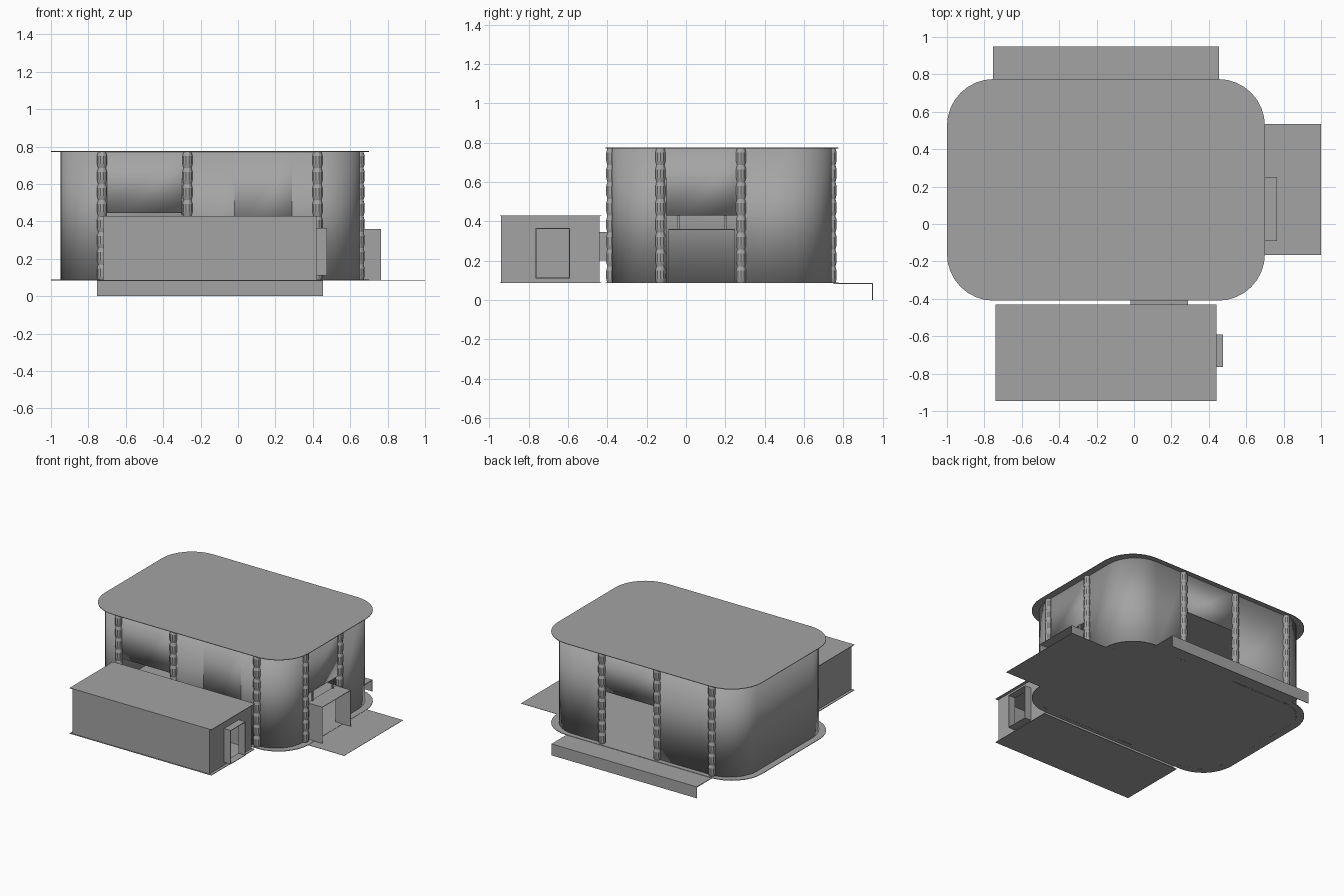
import bpy, bmesh, math

if "Cube" in bpy.data.objects:
    bpy.data.objects.remove(bpy.data.objects["Cube"])

FLOOR, ROOF = 0.085, 0.775
T = 0.004  # sheet thickness

grey = bpy.data.materials.new("plain grey")
grey.diffuse_color = (0.37, 0.37, 0.37, 1)
grey.use_nodes = True
grey.node_tree.nodes["Principled BSDF"].inputs["Base Color"].default_value = grey.diffuse_color


def finish(name, bm, smooth=False):
    bmesh.ops.remove_doubles(bm, verts=bm.verts, dist=1e-5)
    me = bpy.data.meshes.new(name)
    bm.to_mesh(me)
    bm.free()
    me.materials.append(grey)
    ob = bpy.data.objects.new(name, me)
    bpy.context.collection.objects.link(ob)
    if smooth:
        bpy.ops.object.select_all(action='DESELECT')
        bpy.context.view_layer.objects.active = ob
        ob.select_set(True)
        bpy.ops.object.shade_smooth_by_angle(angle=math.radians(35))
    return ob


def box(name, x0, x1, y0, y1, z0, z1):
    bm = bmesh.new()
    bmesh.ops.create_cube(bm, size=1)
    for v in bm.verts:
        v.co = (x0 if v.co.x < 0 else x1, y0 if v.co.y < 0 else y1,
                z0 if v.co.z < 0 else z1)
    return finish(name, bm)


def rounded(x0, x1, y0, y1, r, n=8):
    pts = []
    corners = [(x1 - r, y0 + r), (x1 - r, y1 - r), (x0 + r, y1 - r), (x0 + r, y0 + r)]
    for k, (cx, cy) in enumerate(corners):
        for i in range(n + 1):
            a = math.pi / 2 * (k - 1 + i / n)
            pts.append((cx + r * math.cos(a), cy + r * math.sin(a)))
    return pts


def plate(name, pts, z):
    bm = bmesh.new()
    f = bm.faces.new([bm.verts.new((x, y, z)) for x, y in pts])
    ext = bmesh.ops.extrude_face_region(bm, geom=[f])
    for g in ext["geom"]:
        if isinstance(g, bmesh.types.BMVert):
            g.co.z += T
    bmesh.ops.recalc_face_normals(bm, faces=bm.faces)
    return finish(name, bm)


def walls(name, pts, z0, z1, openings, smooth=False, thick=0.0):
    """Upright sheet round a counter-clockwise outline, with rectangular openings.
    An opening is (axis, plane position, low, high, bottom, top)."""
    bm = bmesh.new()

    def quad(p, q, a, b):
        if b - a > 1e-4:
            bm.faces.new([bm.verts.new(c) for c in
                          ((*p, a), (*q, a), (*q, b), (*p, b))])

    for p, q in zip(pts, pts[1:] + pts[:1]):
        hits = []
        for ax, pos, lo, hi, b, t in openings:
            o = 1 - ax
            if abs(p[o] - pos) < 1e-4 and abs(q[o] - pos) < 1e-4:
                hits.append((ax, lo, hi, b, t))
        cuts = [0.0, 1.0]
        for ax, lo, hi, b, t in hits:
            cuts += [(lo - p[ax]) / (q[ax] - p[ax]), (hi - p[ax]) / (q[ax] - p[ax])]
        cuts.sort()
        for s, e in zip(cuts, cuts[1:]):
            a = tuple(p[i] + (q[i] - p[i]) * s for i in (0, 1))
            c = tuple(p[i] + (q[i] - p[i]) * e for i in (0, 1))
            hole = [h for h in hits if h[1] < (a[h[0]] + c[h[0]]) / 2 < h[2]]
            if hole:
                quad(a, c, z0, hole[0][3])
                quad(a, c, hole[0][4], z1)
            else:
                quad(a, c, z0, z1)
    ob = finish(name, bm, smooth)
    if thick:
        m = ob.modifiers.new("thickness", 'SOLIDIFY')
        m.thickness = thick
        m.offset = -1
    return ob


def rect(x0, x1, y0, y1):
    return [(x0, y0), (x1, y0), (x1, y1), (x0, y1)]


# Main hall: floor, walls and flat roof
hall = rounded(-1.0, 0.70, -0.41, 0.775, 0.25)
plate("hall_floor", hall, FLOOR)
plate("hall_roof", hall, ROOF - T)
walls("hall_walls", rounded(-0.95, 0.65, -0.38, 0.74, 0.23), FLOOR, ROOF - T,
      [(0, -0.38, -0.70, -0.30, FLOOR, 0.445),
       (0, -0.38, -0.02, 0.29, 0.20, 0.345),
       (1, 0.65, -0.10, 0.26, FLOOR, 0.43),
       (0, 0.74, -0.26, 0.16, FLOOR, 0.48)], smooth=True, thick=0.008)


# Turned columns set into the walls
def column(name, x, y, bulges=8, sides=10):
    bm = bmesh.new()
    step = (ROOF - T - FLOOR) / bulges
    prof = []
    for i in range(bulges):
        z = FLOOR + i * step
        prof += [(0.021, z), (0.027, z + 0.25 * step), (0.027, z + 0.75 * step)]
    prof.append((0.021, ROOF - T))
    rings = [[bm.verts.new((x + r * math.cos(2 * math.pi * k / sides),
                            y + r * math.sin(2 * math.pi * k / sides), z))
              for k in range(sides)] for r, z in prof]
    for a, b in zip(rings, rings[1:]):
        for k in range(sides):
            j = (k + 1) % sides
            bm.faces.new((a[k], a[j], b[j], b[k]))
    finish(name, bm)


for i, x in enumerate((-0.727, -0.27, 0.425)):
    column(f"front_column_{i + 1}", x, -0.38)
for i, y in enumerate((-0.13, 0.28)):
    column(f"right_column_{i + 1}", 0.65, y)
for i, x in enumerate((-0.735, -0.28, 0.18)):
    column(f"back_column_{i + 1}", x, 0.74)

# Front annex
annex = rect(-0.74, 0.44, -0.945, -0.43)
plate("annex_floor", annex, FLOOR)
plate("annex_roof", annex, 0.43 - T)
walls("annex_walls", rect(-0.72, 0.42, -0.94, -0.44), FLOOR, 0.43 - T,
      [(1, 0.42, -0.76, -0.595, 0.11, 0.365),
       (0, -0.44, -0.02, 0.29, 0.20, 0.345)])


# Annex door surround, open at the end
box("annex_door_top", 0.42, 0.475, -0.765, -0.59, 0.365 - T, 0.365)
box("annex_door_sill", 0.42, 0.475, -0.765, -0.59, 0.11, 0.11 + T)
for side, y in (("front", -0.765), ("back", -0.59 - T)):
    box(f"annex_door_{side}_jamb", 0.42, 0.475, y, y + T, 0.11, 0.365)

# Passage between annex and hall
for side, z in (("floor", 0.20), ("ceiling", 0.345 - T)):
    box(f"passage_{side}", -0.02, 0.29, -0.44, -0.38, z, z + T)
for side, x in (("left", -0.02), ("right", 0.29 - T)):
    box(f"passage_{side}_wall", x, x + T, -0.44, -0.38, 0.20, 0.345)

# Right entrance porch, open to the right, and its paving
box("porch_roof", 0.64, 0.765, -0.09, 0.25, 0.36 - T, 0.36)
for side, y in (("front", -0.09), ("back", 0.25 - T)):
    box(f"porch_{side}_wall", 0.64, 0.765, y, y + T, FLOOR, 0.36)
for side, y in (("front", -0.04), ("back", 0.20)):
    box(f"porch_{side}_strut", 0.642, 0.652, y - 0.007, y + 0.007, 0.36, 0.43)
box("right_paving", 0.68, 1.0, -0.165, 0.535, FLOOR, FLOOR + 0.002)

# Back terrace with a front skirt down to the ground
box("terrace_deck", -0.755, 0.455, 0.75, 0.95, FLOOR - T, FLOOR + 0.001)
box("terrace_skirt", -0.755, 0.455, 0.95 - T, 0.95, 0.0, FLOOR)
